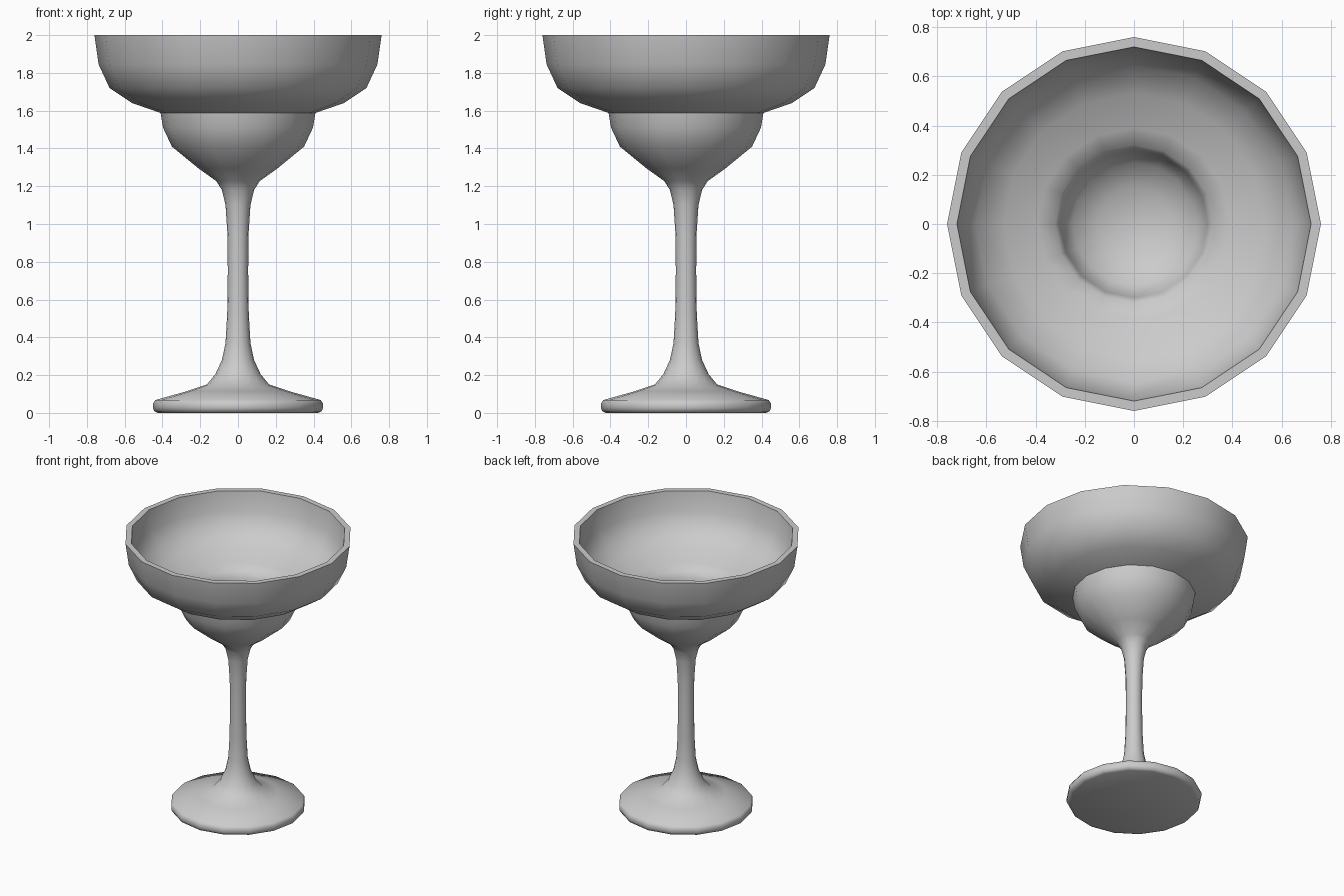
import bpy, bmesh, math

if "Cube" in bpy.data.objects:
    bpy.data.objects.remove(bpy.data.objects["Cube"])

SIDES = 16

# Half profiles (radius, height), bottom centre to inside centre
foot = [(0, 0.003), (0.425, 0), (0.442, 0.008), (0.45, 0.025), (0.45, 0.05), (0.438, 0.068),
        (0.27, 0.115), (0.165, 0.15), (0.12, 0.205)]
stem = [(0.085, 0.28), (0.066, 0.37), (0.057, 0.53), (0.054, 0.75),
        (0.056, 0.95), (0.066, 1.1), (0.085, 1.18), (0.115, 1.227)]
outer_bowl = [(0.21, 1.295), (0.35, 1.41), (0.397, 1.51), (0.41, 1.588),
              (0.56, 1.64), (0.68, 1.72), (0.738, 1.845), (0.76, 2.0)]
inner_bowl = [(0.72, 2.0), (0.70, 1.86), (0.645, 1.75), (0.53, 1.675),
              (0.39, 1.625), (0.32, 1.595), (0.30, 1.55), (0.29, 1.50),
              (0.25, 1.44), (0.15, 1.385), (0, 1.36)]


def lathe(name, profile):
    """Revolve a half profile around the z axis."""
    bm = bmesh.new()
    verts = [bm.verts.new((r, 0, z)) for r, z in profile]
    edges = [bm.edges.new(pair) for pair in zip(verts, verts[1:])]
    bmesh.ops.spin(bm, geom=verts + edges, cent=(0, 0, 0), axis=(0, 0, 1),
                   angle=math.tau, steps=SIDES)
    bmesh.ops.remove_doubles(bm, verts=bm.verts, dist=0.0005)
    bmesh.ops.recalc_face_normals(bm, faces=bm.faces)
    mesh = bpy.data.meshes.new(name)
    bm.to_mesh(mesh)
    bm.free()
    obj = bpy.data.objects.new(name, mesh)
    bpy.context.collection.objects.link(obj)
    return obj


# Whole glass as one continuous turned shell
glass = lathe("stemmed_glass", foot + stem + outer_bowl + inner_bowl)
bpy.context.view_layer.objects.active = glass
glass.select_set(True)
bpy.ops.object.shade_smooth_by_angle(angle=math.radians(50))
